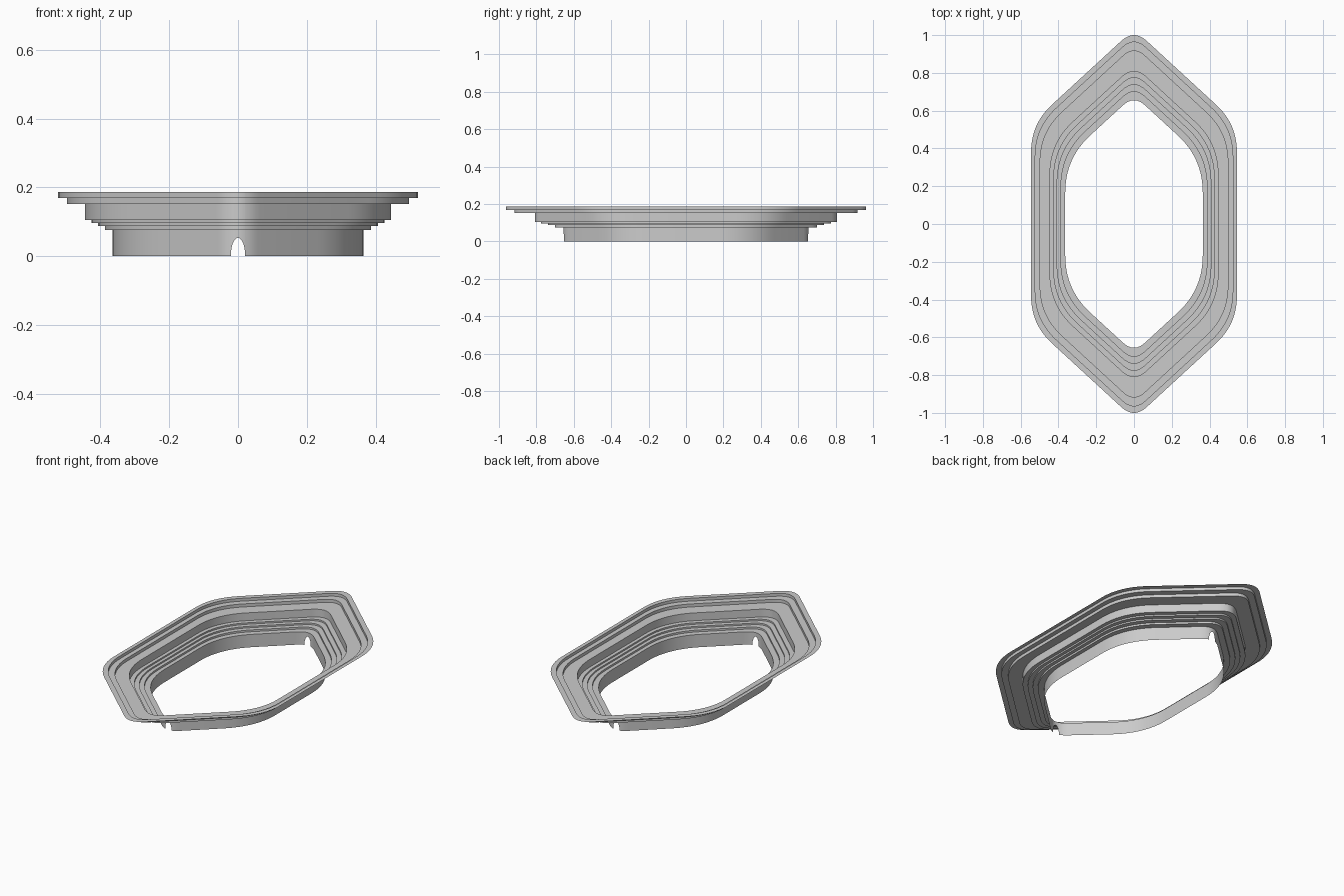
import bpy, bmesh, math
from mathutils import Vector

if "Cube" in bpy.data.objects:
    bpy.data.objects.remove(bpy.data.objects["Cube"])

SLOPE = 0.92          # pitch of the slanted sides in plan
NOTCH_W, NOTCH_H = 0.021, 0.053

# stepped walls: half width, half length, bottom z, top z
STEPS = [
    (0.364, 0.655, 0.000, 0.076),
    (0.387, 0.700, 0.076, 0.087),
    (0.407, 0.737, 0.087, 0.096),
    (0.425, 0.774, 0.096, 0.105),
    (0.445, 0.808, 0.105, 0.151),
    (0.497, 0.916, 0.151, 0.169),
    (0.523, 0.963, 0.169, 0.186),
]
FLANGE = (0.545, 1.0, 0.186)


def quarter_outline(hx, hy):
    """Quarter of a rounded, stretched hexagon from (hx, 0) to (0, hy)."""
    cy = 0.53 * hy
    apex = cy + SLOPE * hx
    a = 2 * (apex - hy) / SLOPE
    length = 0.18 - 0.03 * (hx - 0.364) / 0.181
    corner = Vector((hx, cy))
    p0 = Vector((hx, cy - length))
    p2 = corner + Vector((-1, SLOPE)).normalized() * length
    pts = [(hx, 0.0)]
    # rounded side corner
    for i in range(13):
        t = i / 12
        p = p0 * (1 - t) ** 2 + corner * 2 * t * (1 - t) + p2 * t * t
        pts.append((p.x, p.y))
    # rounded tip, sampled to suit the notch
    xs = [a, a * 0.8, a * 0.58]
    xs += [NOTCH_W * math.cos(math.radians(i * 11.25)) for i in range(9)]
    xs[-1] = 0.0
    for x in xs:
        pts.append((x, apex - SLOPE * (a * a + x * x) / (2 * a)))
    return pts


def base_height(x):
    """Arched notch at the tips of the lowest wall."""
    u = min(1.0, abs(x) / NOTCH_W)
    return NOTCH_H * math.sqrt(1 - u * u)


# stepped ring, one quarter
rings = []
for hx, hy, z0, z1 in STEPS:
    pts = quarter_outline(hx, hy)
    if not rings:
        rings.append([(x, y, base_height(x)) for x, y in pts])
    else:
        rings.append([(x, y, z0) for x, y in pts])
    rings.append([(x, y, z1) for x, y in pts])
rings.append([(x, y, FLANGE[2]) for x, y in quarter_outline(*FLANGE[:2])])

bm = bmesh.new()
grid = [[bm.verts.new(p) for p in ring] for ring in rings]
for lower, upper in zip(grid, grid[1:]):
    for i in range(len(lower) - 1):
        bm.faces.new((lower[i], upper[i], upper[i + 1], lower[i + 1]))
bm.normal_update()
mesh = bpy.data.meshes.new("stepped_ring")
bm.to_mesh(mesh)
bm.free()

# mirrored into the full ring
ring = bpy.data.objects.new("stepped_ring", mesh)
bpy.context.collection.objects.link(ring)
mirror = ring.modifiers.new("mirror", 'MIRROR')
mirror.use_axis = (True, True, False)
mirror.merge_threshold = 0.0001
bpy.context.view_layer.objects.active = ring
ring.select_set(True)
bpy.ops.object.modifier_apply(modifier=mirror.name)
bpy.ops.object.shade_smooth_by_angle(angle=math.radians(35))
